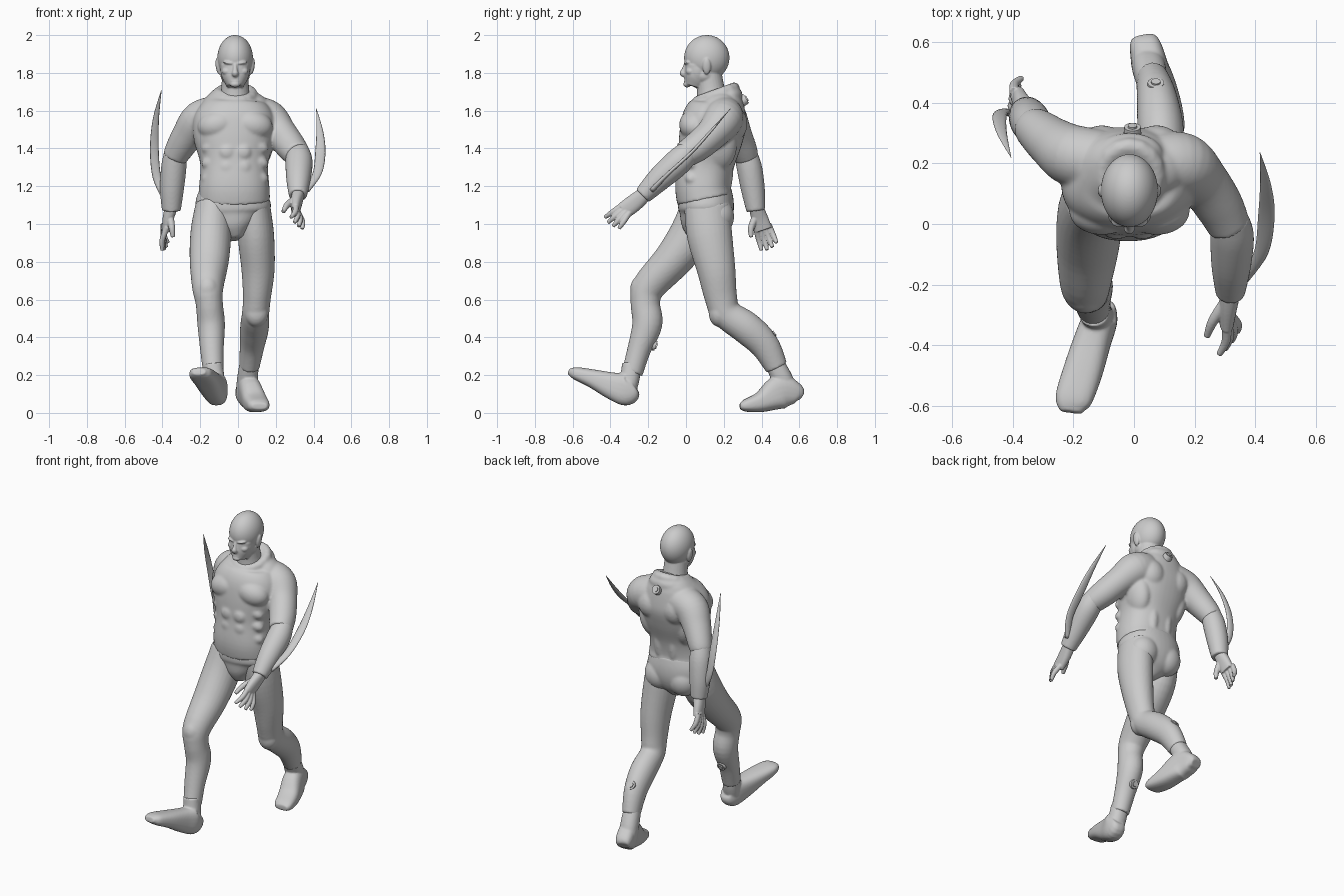
import bpy, bmesh, math
from mathutils import Vector, Matrix

if "Cube" in bpy.data.objects:
    bpy.data.objects.remove(bpy.data.objects["Cube"], do_unlink=True)

UNIT = 0.01          # dimensions below are in hundredths
MIDDLE = -1.5        # the head and chest sit slightly to one side

grey = bpy.data.materials.new("plain grey")
grey.use_nodes = True
grey.diffuse_color = (0.6, 0.6, 0.6, 1)
grey.node_tree.nodes["Principled BSDF"].inputs["Base Color"].default_value = grey.diffuse_color


def spline(stations, steps):
    """Catmull-Rom interpolation of stations (x, y, z, half width, half depth)."""
    full = [tuple(s) + (s[-1],) * (5 - len(s)) for s in stations]
    full = [full[0]] + full + [full[-1]]
    result = []
    for a, b, c, d in zip(full, full[1:], full[2:], full[3:]):
        for k in range(steps):
            t = k / steps
            result.append([q + t / 2 * (r - p + t * (2*p - 5*q + 4*r - s + t * (3*q - 3*r + s - p)))
                           for p, q, r, s in zip(a, b, c, d)])
    return result + [list(full[-1])]


def tube(bm, stations, across=(1, 0, 0), squareness=1.0, sides=28, steps=5):
    """Loft oval rings along a curved path."""
    path = spline(stations, steps)
    points = [Vector(s[:3]) * UNIT for s in path]
    rings = []
    for i, s in enumerate(path):
        tangent = (points[min(i + 1, len(path) - 1)] - points[max(i - 1, 0)]).normalized()
        side = Vector(across)
        side = (side - tangent * side.dot(tangent)).normalized()
        depth = tangent.cross(side)
        ring = []
        for k in range(sides):
            angle = math.tau * k / sides
            u, v = [math.copysign(abs(w) ** squareness, w) for w in (math.cos(angle), math.sin(angle))]
            ring.append(bm.verts.new(points[i] + side * (u * s[3] * UNIT) + depth * (v * s[4] * UNIT)))
        rings.append(ring)
    for low, high in zip(rings, rings[1:]):
        for k in range(sides):
            n = (k + 1) % sides
            bm.faces.new((low[k], low[n], high[n], high[k]))
    bm.faces.new(rings[0][::-1])
    bm.faces.new(rings[-1])


def blob(bm, centre, radii, tilt=0):
    matrix = (Matrix.Translation(Vector(centre) * UNIT) @ Matrix.Rotation(math.radians(tilt), 4, "Y")
              @ Matrix.Diagonal((*[r * UNIT for r in radii], 1)))
    bmesh.ops.create_uvsphere(bm, u_segments=48, v_segments=32, radius=1, matrix=matrix)


def pair(bm, offset, y, z, radii, tilt=0):
    for sign in (-1, 1):
        blob(bm, (MIDDLE + sign * offset, y, z), radii, sign * tilt)


def finish(name, bm, voxel=0, relax=5):
    """Turn the bmesh into an object, fusing its pieces if a voxel size is given."""
    bmesh.ops.recalc_face_normals(bm, faces=bm.faces)
    mesh = bpy.data.meshes.new(name)
    bm.to_mesh(mesh)
    bm.free()
    mesh.materials.append(grey)
    mesh.polygons.foreach_set("use_smooth", [True] * len(mesh.polygons))
    obj = bpy.data.objects.new(name, mesh)
    bpy.context.collection.objects.link(obj)
    if voxel:
        fuse = obj.modifiers.new("fuse", "REMESH")
        fuse.mode, fuse.voxel_size, fuse.use_smooth_shade = "VOXEL", voxel, True
        soften = obj.modifiers.new("soften", "SMOOTH")
        soften.factor, soften.iterations = 0.5, relax
    return obj


def simple(name, stations, voxel=0.007, **options):
    bm = bmesh.new()
    tube(bm, stations, **options)
    return finish(name, bm, voxel)


# Head with brow, nose, lips, jaw and ears
bm = bmesh.new()
blob(bm, (MIDDLE, 11, 188), (9.4, 12, 12))
blob(bm, (MIDDLE, 6.4, 182), (7.8, 7, 10))
tube(bm, [(MIDDLE, 6.5, 184, 7.8, 7), (MIDDLE, 5.5, 177.5, 6.9, 6.5), (MIDDLE, 4.2, 172.8, 4.3, 5)],
     squareness=0.9)
blob(bm, (MIDDLE, 10, 179), (7.8, 7, 6))
tube(bm, [(MIDDLE, 14, 164, 8.5), (MIDDLE, 13, 172, 7.3), (MIDDLE, 11.5, 182, 7)])
tube(bm, [(MIDDLE, 0.3, 185.5, 1), (MIDDLE, -1.2, 181.5, 1.2), (MIDDLE, -1.6, 179.8, 1.8),
          (MIDDLE, 0.5, 178.8, 1.4)])
blob(bm, (MIDDLE, 0.6, 174), (2.7, 2, 1.7))
for z in (175.8, 177.1):
    blob(bm, (MIDDLE, 0.3, z), (2.8, 1.3, 0.7))
pair(bm, 2.9, 1.2, 185.2, (3.4, 2.4, 1), -8)
pair(bm, 4.2, 2.4, 180.8, (2.8, 2.5, 2.2))
pair(bm, 9, 11, 183.5, (1.3, 2.2, 4.4), 8)
finish("head", bm, 0.0045, 4)

# Jacket: torso, upper sleeves, collar, hood and muscle relief
bm = bmesh.new()
tube(bm, [(-2, 10, 113, 19, 14.8), (-2, 9, 120, 18.6, 14.7), (-2, 10.5, 132, 18, 15),
          (-2, 13, 145, 21.5, 16.8), (-2, 15.3, 156, 21.5, 17), (-2, 17, 165, 16, 13.5),
          (MIDDLE, 16, 171, 9.5, 9)], squareness=0.88, sides=48)
tube(bm, [(8, 20, 158, 10), (16, 19.5, 155, 10.5), (22.5, 14, 148, 8.7), (28, 6, 141, 8),
          (31.5, -1, 136.5, 7)], across=(0, 1, 0))
tube(bm, [(-11, 21, 158, 10), (-20, 22.5, 155, 10.2), (-26.5, 26.5, 147, 8.6), (-31.5, 30.5, 139, 7.3),
          (-33.5, 32, 135, 6.5)], across=(0, 1, 0))
loop = [(MIDDLE + 9 * math.sin(a), 16 - 9.5 * math.cos(a), 168.5 - 3.5 * math.cos(a), 3)
        for a in [math.tau * k / 16 for k in range(17)]]
for k in range(16):
    tube(bm, loop[k:k + 2], across=(0, 0, 1), sides=16)
    blob(bm, loop[k][:3], (3, 3, 3))
blob(bm, (MIDDLE, 23, 168), (11, 7, 5.5))                  # hood
pair(bm, 10, 18, 164, (9, 8, 5.5), 25)                     # trapezius
pair(bm, 9, 4.4, 152.5, (11, 8, 8), 12)                    # chest
pair(bm, 9, 23.5, 153, (9, 9, 10), 15)                     # shoulder blades
pair(bm, 13.5, 17, 142, (6.8, 10, 14), 10)                 # flanks
pair(bm, 5, 20.5, 129, (4, 4.5, 15))                       # lower back
for z in (122, 130, 138):
    pair(bm, 4.2, -2, z, (4.6, 3, 4.6))                    # belly
    pair(bm, 12.5, 3, z + 3, (5.5, 4, 3.6), 25)            # ribs
finish("jacket", bm, 0.0075, 9)

# Forearms
simple("left_forearm", [(31.5, 2, 139, 6), (32.3, -4, 133, 7.2), (32, -14, 124, 6.5), (31.7, -23, 115, 4.8)])
simple("right_forearm", [(-33, 31, 139, 5.8), (-34, 33.5, 130, 6.7), (-35, 35.5, 118, 6.3), (-35.3, 37, 107, 5)])


# Hands
def hand(name, palm, knuckles, tips, thumb):
    bm = bmesh.new()
    tube(bm, palm, squareness=0.85)
    tube(bm, [(*p, r) for p, r in zip(thumb, (2, 1.7, 1.1))], across=(0, 1, 0), sides=14)
    for k in range(4):
        base, tip = [Vector(e[0]).lerp(Vector(e[1]), k / 3) for e in (knuckles, tips)]
        reach = (tip - base) * (1.12 if k in (1, 2) else 1)
        bend = Vector((math.copysign(1.2, base.x), 0, 0))
        tube(bm, [(*(base - reach * 0.25), 1.6), (*(base + reach * 0.45 + bend), 1.5), (*(base + reach), 1)],
             sides=14)
    finish(name, bm, 0.0035, 3)


hand("left_hand", [(32, -21, 116.5, 3.4, 3.8), (31, -27, 111.5, 3, 4.6), (30.5, -33, 107, 2.3, 4.6)],
     [(30, -35, 109), (32, -31, 104.5)], [(28, -43, 103.5), (34, -35.5, 97.5)],
     [(30, -26, 113), (26, -32, 110), (24, -37, 106.5)])
hand("right_hand", [(-35.3, 37, 109, 3.4, 3.8), (-37, 39, 103, 2.9, 4.4), (-38, 41, 97, 2.3, 4.6)],
     [(-38, 37.5, 96), (-39, 44.5, 98)], [(-40, 40, 86), (-37, 48, 90)],
     [(-36, 37, 104), (-35, 34.5, 98), (-34.5, 34.5, 93)])

# Curved forearm blades
simple("left_blade", [(36.5, -18, 118, 1.6, 1.4), (42, -9, 127, 2.4, 1), (43.6, 3, 138, 2.7, 0.9),
                      (43.3, 13, 149, 1.8, 0.7), (41.5, 23.5, 161, 0.1, 0.1)], voxel=0, sides=12)
simple("right_blade", [(-39, 36, 114, 1.4, 1.4), (-43, 37, 125, 2.2, 1), (-44.3, 35, 140, 2.3, 0.9),
                       (-43.4, 29.5, 156, 1.6, 0.7), (-40.5, 22, 171, 0.1, 0.1)], voxel=0, sides=12)

# Trunks tapering to the crotch, with buttocks
bm = bmesh.new()
tube(bm, [(-2, 10, 118, 17.8, 14), (-2.5, 10.5, 111, 20, 14.8), (-2.5, 10.5, 105, 18.5, 14.3),
          (-2, 9, 98, 11.5, 11.8), (-1, 8, 92, 4, 7)], squareness=0.92, sides=40)
pair(bm, 8.5, 16.5, 104, (9.5, 9, 10))
finish("trunks", bm, 0.0075, 8)

# Trouser legs, striding
bm = bmesh.new()
tube(bm, [(-13, 9, 110, 9.5, 11.5), (-14.3, 4, 96, 10.8, 12), (-15.2, -7, 81, 10.4, 10.2),
          (-16, -19.5, 67, 8.4, 8.8), (-15.2, -21.5, 58, 7.2, 7.8), (-14.2, -20.5, 47, 7.3, 8),
          (-13.8, -25, 33, 6.2, 6.2), (-13, -28.5, 21, 5.4, 5.6)])
blob(bm, (-16, -23.5, 65.5), (6, 6, 7.5))
finish("right_leg", bm, 0.0075)
bm = bmesh.new()
tube(bm, [(8.5, 11, 110, 8.5, 12), (9.5, 12.5, 94, 9.6, 12), (10.6, 16, 76, 8.8, 10.2), (10, 18.5, 61, 7.4, 8.6),
          (9.3, 21.5, 52.5, 7.2, 8), (8.7, 32, 45, 7.6, 8.6), (7.5, 41.5, 36, 6.6, 7.8), (6, 48, 24, 5.3, 6)])
blob(bm, (9.8, 17.5, 53), (6.3, 5.5, 7.5))
finish("left_leg", bm, 0.0075)


# Boots, each a foot and a shaft reaching into the trouser leg
def boot(name, foot, shaft):
    bm = bmesh.new()
    tube(bm, foot, squareness=0.75)
    tube(bm, shaft, squareness=0.9)
    finish(name, bm, 0.006, 4)


boot("right_boot", [(-10.5, -27.5, 14.5, 4, 4.5), (-11, -31, 12.6, 5.7, 8.6), (-13.5, -38, 14, 6.1, 7.4),
                    (-17, -49, 18, 6.5, 5), (-20, -58, 20.8, 6, 3.4), (-20.7, -62, 21.8, 3.5, 1.6)],
     [(-13.2, -28.8, 26, 5), (-12.3, -29.8, 18, 5.2), (-11.5, -32, 10, 5)])
boot("left_boot", [(3, 61, 9, 4, 2.5), (3.8, 58, 10.5, 5.3, 5.8), (6, 50, 11, 5.9, 9),
                   (9, 40, 5.9, 6.4, 5.6), (11, 31.5, 3.9, 5.8, 3.3), (11.3, 28.5, 3.6, 4, 1.6)],
     [(6, 46.5, 27, 5), (5, 51, 18, 5.5), (4, 54.5, 10, 5.2)])


# Round studs on the back and calves
def stud(name, centre, normal):
    bm = bmesh.new()
    turn = Vector(normal).to_track_quat("Z", "Y").to_matrix().to_4x4()
    for radius, height in ((3, 3.4), (1.7, 4.6)):
        bmesh.ops.create_cone(bm, cap_ends=True, segments=24, radius1=radius * UNIT, radius2=radius * UNIT * 0.9,
                              depth=height * UNIT, matrix=Matrix.Translation(Vector(centre) * UNIT) @ turn)
    obj = finish(name, bm)
    for face in obj.data.polygons:
        face.use_smooth = len(face.vertices) == 4


stud("back_stud", (MIDDLE + 1, 30.5, 165.5), (0, 0.85, 0.5))
stud("right_calf_stud", (-14, -17.5, 36), (0, 0.9, -0.35))
stud("left_calf_stud", (7.2, 45.2, 41), (0, 0.8, 0.6))
